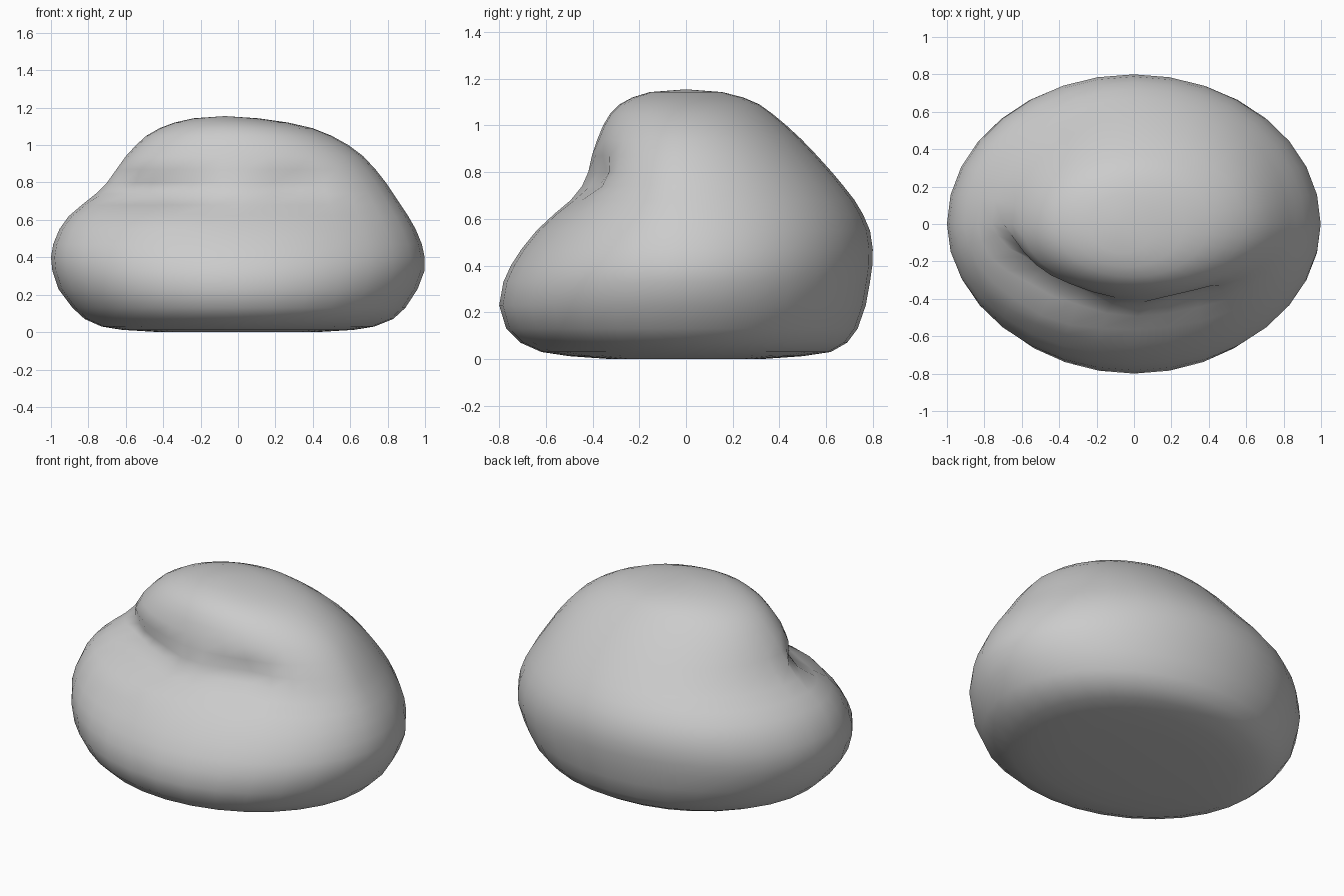
import bpy, bmesh
from math import sin, cos, pi, exp

SIDES = 32
# horizontal slices: height, left, right, front and back extents
SLICES = [
    (0.000, .42, .42, .33, .33),
    (0.012, .62, .62, .50, .50),
    (0.030, .73, .73, .62, .62),
    (0.070, .82, .83, .71, .69),
    (0.130, .885, .895, .77, .735),
    (0.230, .96, .96, .80, .77),
    (0.330, .993, .998, .782, .788),
    (0.400, 1.0, .998, .75, .798),
    (0.470, .988, .983, .705, .80),
    (0.550, .955, .95, .64, .788),
    (0.620, .905, .91, .565, .758),
    (0.680, .835, .87, .495, .722),
    (0.740, .76, .83, .45, .675),
    (0.800, .70, .79, .425, .625),
    (0.870, .65, .735, .405, .562),
    (0.940, .60, .67, .38, .495),
    (1.000, .545, .59, .355, .43),
    (1.050, .49, .50, .325, .37),
    (1.090, .42, .40, .285, .315),
    (1.120, .34, .27, .23, .245),
    (1.143, .24, .11, .155, .155),
]
# creases where the backrest meets the seat: x, z, x width, z width, push in x, push in y
DENTS = [
    (-.58, .75, .16, .08, .05, .08),
    (-.32, .76, .16, .09, .0, .07),
    (.30, .78, .17, .08, .0, .06),
    (-.42, .63, .20, .04, .0, -.03),
]


def slice_point(z, left, right, front, back, a):
    cx, rx = (right - left) / 2, (right + left) / 2
    x = cx + rx * cos(a)
    y = (back if sin(a) > 0 else front) * sin(a)
    if y < -0.05:
        dx = dy = 0
        for px, pz, wx, wz, ix, iy in DENTS:
            g = exp(-((x - px) / wx) ** 2 - ((z - pz) / wz) ** 2)
            dx += ix * g
            dy += iy * g
        x, y = x + dx, y + dy
    return x, y, z


# beanbag body: loft the slices and close both ends
bm = bmesh.new()
rings = [[bm.verts.new(slice_point(*s, 2 * pi * i / SIDES)) for i in range(SIDES)]
         for s in SLICES]
for lo, hi in zip(rings, rings[1:]):
    for i in range(SIDES):
        j = (i + 1) % SIDES
        bm.faces.new((lo[i], lo[j], hi[j], hi[i]))
bm.faces.new(rings[0][::-1])
top = bm.verts.new((-.07, 0, 1.155))
for i in range(SIDES):
    bm.faces.new((rings[-1][i], rings[-1][(i + 1) % SIDES], top))
for f in bm.faces:
    f.smooth = True
bmesh.ops.recalc_face_normals(bm, faces=bm.faces[:])

mesh = bpy.data.meshes.new("beanbag_seat")
bm.to_mesh(mesh)
bm.free()
bag = bpy.data.objects.new("beanbag_seat", mesh)
bpy.context.collection.objects.link(bag)
